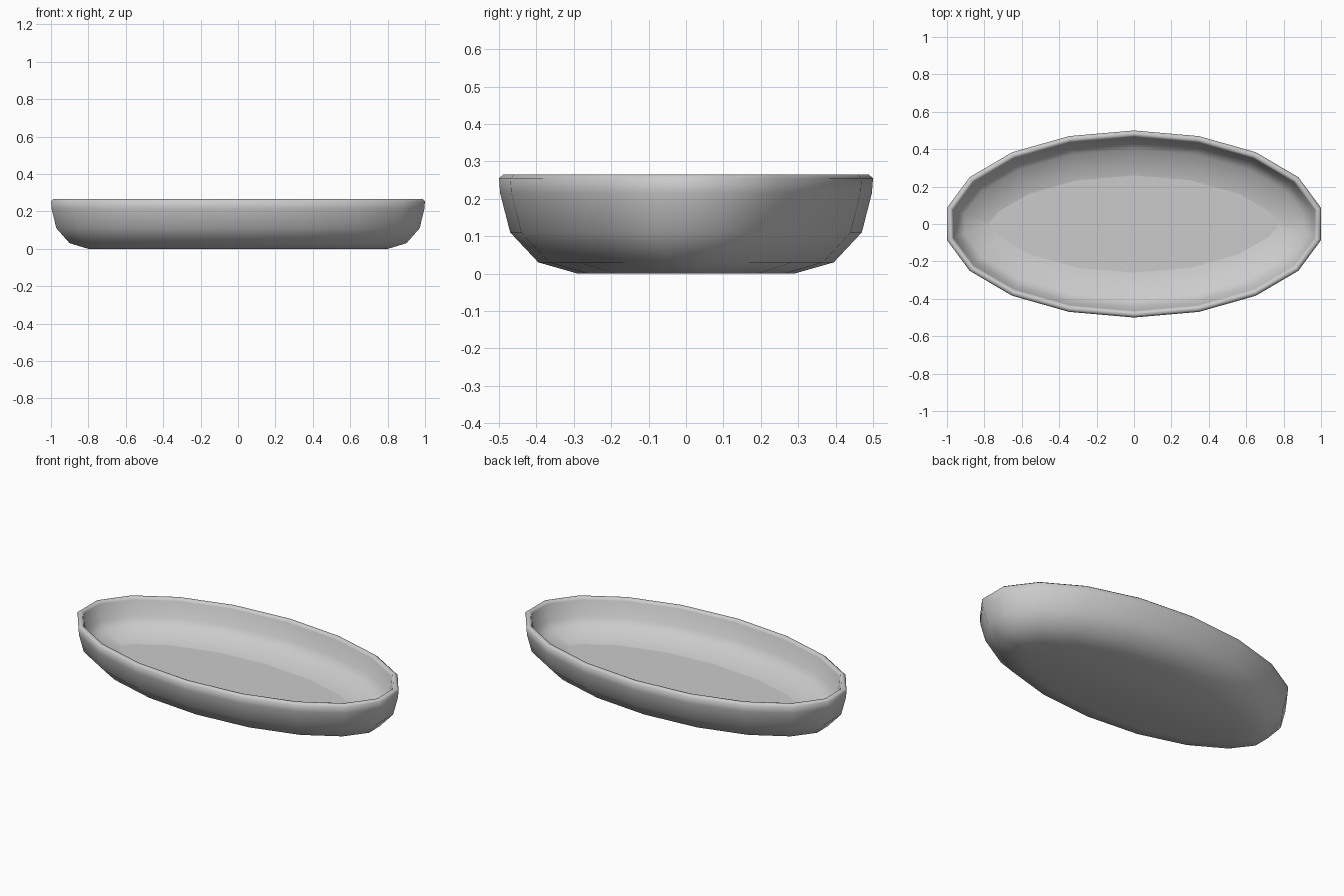
import bpy
import bmesh
import math

cube = bpy.data.objects.get("Cube")
if cube:
    bpy.data.objects.remove(cube)

SIDES = 18
RX, RY = 1.015, 0.5

# Wall section as (inset from outline, height), from underside over the rim to the floor
SECTION = [
    (0.21, 0.0), (0.105, 0.03), (0.03, 0.11), (0.003, 0.215), (0.0, 0.255),
    (0.012, 0.265), (0.028, 0.264), (0.035, 0.25),
    (0.055, 0.16), (0.10, 0.11), (0.24, 0.08),
]


def oval_ring(bm, inset, z):
    """Ring of vertices moved inward along the normals of the oval outline."""
    ring = []
    for i in range(SIDES):
        t = math.pi / 2 + 2 * math.pi * i / SIDES
        x, y = RX * math.cos(t), RY * math.sin(t)
        nx, ny = x / RX ** 2, y / RY ** 2
        k = inset / math.hypot(nx, ny)
        ring.append(bm.verts.new((x - nx * k, y - ny * k, z)))
    return ring


# Grey material
grey = bpy.data.materials.new("plain_grey")
grey.use_nodes = True
colour = (0.6, 0.6, 0.6, 1)
grey.diffuse_color = colour
for node in grey.node_tree.nodes:
    if node.type == 'BSDF_PRINCIPLED':
        node.inputs["Base Color"].default_value = colour

# Dish shell: rings bridged together and capped by underside and floor
bm = bmesh.new()
rings = [oval_ring(bm, d, z) for d, z in SECTION]
for low, high in zip(rings, rings[1:]):
    for i in range(SIDES):
        j = (i + 1) % SIDES
        bm.faces.new((low[i], low[j], high[j], high[i]))
underside = bm.faces.new(rings[0][::-1])
floor = bm.faces.new(rings[-1])
bmesh.ops.recalc_face_normals(bm, faces=bm.faces[:])
for face in bm.faces:
    face.smooth = True

# Keep the flat floor crisp against the curved wall
for edge in floor.edges:
    edge.smooth = False

mesh = bpy.data.meshes.new("oval_dish")
bm.to_mesh(mesh)
bm.free()
mesh.materials.append(grey)
dish = bpy.data.objects.new("oval_dish", mesh)
bpy.context.collection.objects.link(dish)
